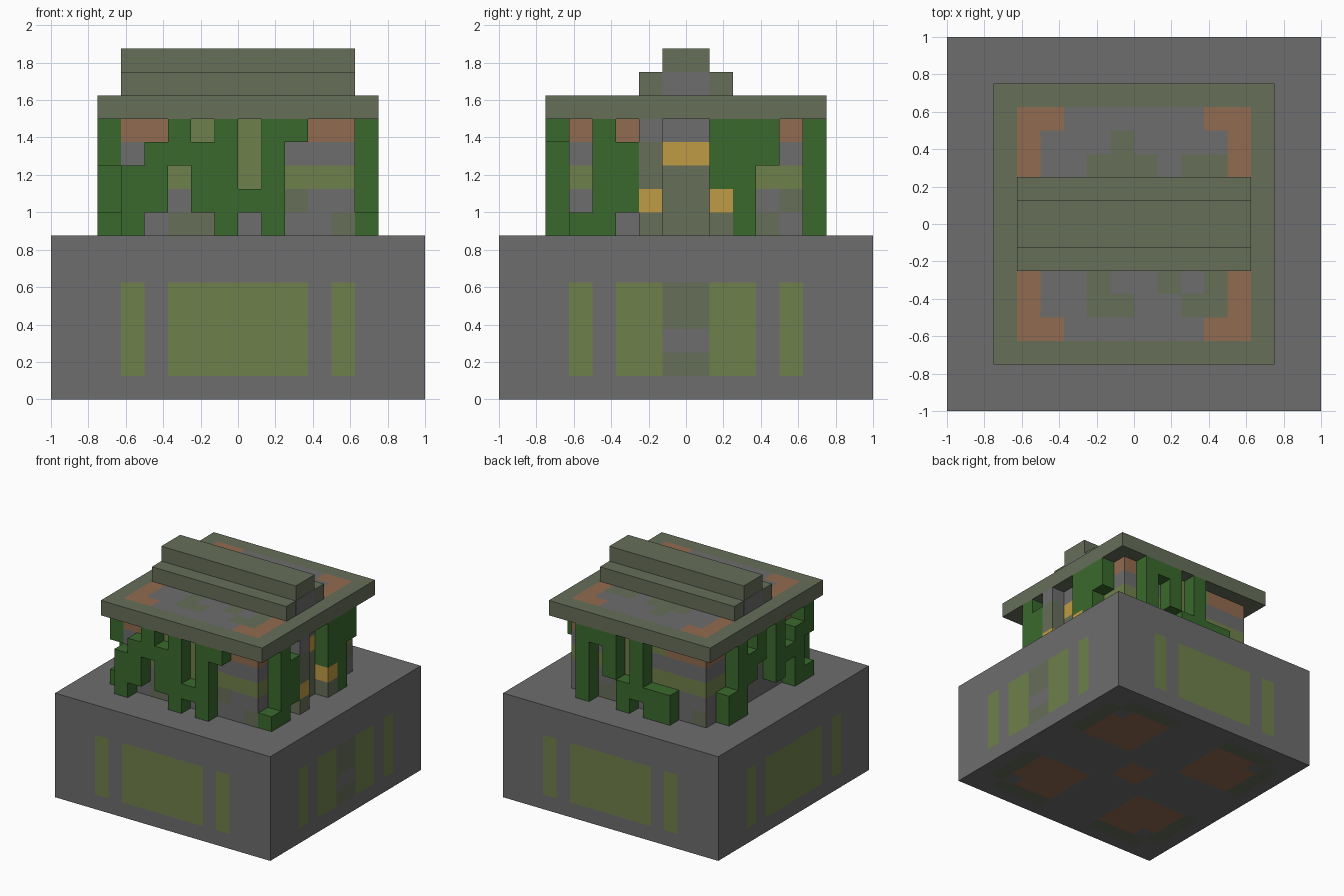
import bpy, bmesh
from math import radians
from mathutils import Matrix, Vector

if "Cube" in bpy.data.objects:
    bpy.data.objects.remove(bpy.data.objects["Cube"], do_unlink=True)

U = 1 / 8          # one block
LIFT = 0.003       # painted plates sit just proud of a surface


def material(name, hexa):
    rgb = [int(hexa[i:i + 2], 16) / 255 for i in (0, 2, 4)]
    lin = [c / 12.92 if c < 0.04 else ((c + 0.055) / 1.055) ** 2.4 for c in rgb]
    m = bpy.data.materials.new(name)
    m.use_nodes = True
    m.diffuse_color = (*lin, 1)
    m.node_tree.nodes["Principled BSDF"].inputs["Base Color"].default_value = (*lin, 1)
    return m


MATS = {
    "G": material("stone grey", "6d6d6d"),
    "M": material("mossy stone", "666e59"),
    "B": material("terracotta brown", "916b50"),
    "L": material("light olive", "6f804b"),
    "V": material("vine green", "3a692d"),
    "Y": material("gold", "bf9b43"),
}
KEYS = list(MATS)


def finish(bm, name, keys):
    bmesh.ops.remove_doubles(bm, verts=bm.verts, dist=1e-5)
    bmesh.ops.recalc_face_normals(bm, faces=bm.faces)
    me = bpy.data.meshes.new(name)
    bm.to_mesh(me)
    bm.free()
    ob = bpy.data.objects.new(name, me)
    for k in keys:
        me.materials.append(MATS[k])
    bpy.context.collection.objects.link(ob)
    return ob


def box(name, key, x0, x1, y0, y1, z0, z1, grow=0.0):
    """Box between block coordinates."""
    bm = bmesh.new()
    bmesh.ops.create_cube(bm, size=1)
    lo, hi = Vector((x0, y0, z0)) * U, Vector((x1, y1, z1)) * U
    for v in bm.verts:
        v.co = (lo + hi) / 2 + v.co * (hi - lo + Vector((grow,) * 3))
    return finish(bm, name, key)


def mosaic(name, rows, left, top, mat):
    """Thin painted plate of square tiles, one letter per tile."""
    bm = bmesh.new()
    for r, row in enumerate(rows):
        for c, k in enumerate(row):
            if k != ".":
                x, z = left + c, top - r
                quad = [(x, z - 1), (x + 1, z - 1), (x + 1, z), (x, z)]
                f = bm.faces.new([bm.verts.new(mat @ Vector((a * U, -LIFT, b * U)))
                                  for a, b in quad])
                f.material_index = KEYS.index(k)
    me = bpy.data.meshes.new(name)
    bm.to_mesh(me)
    bm.free()
    ob = bpy.data.objects.new(name, me)
    for k in KEYS:
        me.materials.append(MATS[k])
    bpy.context.collection.objects.link(ob)


def blocks(name, rows, left, top, mat):
    """One-block-thick relief on a wall; only the outer faces are made."""
    cells = {(left + c, top - 1 - r): k for r, row in enumerate(rows)
             for c, k in enumerate(row) if k != "."}
    bm = bmesh.new()
    for (x, z), k in cells.items():
        def face(*pts):
            f = bm.faces.new([bm.verts.new(mat @ (Vector((x + a, b, z + c)) * U))
                              for a, b, c in pts])
            f.material_index = KEYS.index(k)
        face((0, -1, 0), (1, -1, 0), (1, -1, 1), (0, -1, 1))
        face((0, 0, 0), (0, 0, 1), (1, 0, 1), (1, 0, 0))
        if (x - 1, z) not in cells:
            face((0, 0, 0), (0, -1, 0), (0, -1, 1), (0, 0, 1))
        if (x + 1, z) not in cells:
            face((1, -1, 0), (1, 0, 0), (1, 0, 1), (1, -1, 1))
        if (x, z - 1) not in cells:
            face((0, 0, 0), (1, 0, 0), (1, -1, 0), (0, -1, 0))
        if (x, z + 1) not in cells:
            face((0, -1, 1), (1, -1, 1), (1, 0, 1), (0, 0, 1))
    finish(bm, name, KEYS)


# Main masses
box("base", "G", -8, 8, -8, 8, 0, 7)
box("house_core", "G", -5, 5, -5, 5, 7, 12)
box("roof_slab", "M", -6, 6, -6, 6, 12, 13)
box("roof_step", "M", -5, 5, -2, 2, 13, 14)
box("roof_ridge", "M", -5, 5, -1, 1, 14, 15)
for s, side in ((1, "left"), (-1, "right")):
    box(f"ridge_end_{side}", "G", 5 * s, 5 * s, -1, 1, 13, 14, LIFT)

# Wall tiles and the vines / door jambs standing in front of them
plain = ["BBBLLLLBBB", "GGGGLLGGGG", "LLLLLLLLLL", "GGGMMGGMGG", "GGMMGGGGGM"]
walls = {
    "front": ["BBLLLLLLBB", "GGGGGLGGGG", "LLLLLLLLLL", "GGGMMGGMGG", "GGMMGGGGGM"],
    "door_side": ["BBBGGGGBBB", "GGGMYYMGGG", "LLLMMMMLLL", "GGGMMMMGGM", "GGGMMMMGMG"],
    "back": plain,
    "far_side": plain,
}
relief = {
    "front": ["..V.V.VV..", ".VVVV.V...", "VV.VV.V...", "VV.VVVV...", "V...V.V..."],
    "door_side": [".V.G..VVV.", ".VVM..VVV.", ".VVM..VV..", ".VVY..YV..", "VV.M..MV.."],
    "back": [".VVV.V....", ".V.V.V....", ".V.V.V....", ".V..VVVV..", ".V..V.VV.."],
    "far_side": ["..V.V.V..V", "..VVV.V.VV", "..VV..VVV.", ".VV...V.V.", ".VV.....VV"],
}
panel = "L.LLLLLL.L"
door_panel = ["L.LLMMLL.L", "L.LLMMLL.L", "L.LL..LL.L", "L.LLMMLL.L"]
for i, side in enumerate(walls):
    turn = Matrix.Rotation(radians(90 * i), 4, "Z")
    wall = turn @ Matrix.Translation((0, -5 * U, 0))
    mosaic(f"{side}_wall_tiles", walls[side], -5, 12, wall)
    blocks(f"{side}_vines", relief[side], -5, 12, wall)
    rows = door_panel if side == "door_side" else [panel] * 4
    mosaic(f"{side}_base_panels", rows, -5, 5, turn @ Matrix.Translation((0, -1, 0)))

# Roof inlay, laid flat on the slab either side of the steps
flat = Matrix.Translation((0, 0, 13 * U)) @ Matrix.Rotation(radians(-90), 4, "X")
mosaic("roof_inlay_back", ["BBGGGGGGBB", "BGGGMGGGGB", "BGGMMMGMMB"], -5, 5, flat)
mosaic("roof_inlay_front", ["BGGMGGMGMB", "BGGMMGGMMB", "BBGGGGGGBB"], -5, -2, flat)

# Underside inlay
half = ["..MMMM", ".BBBBM", "BBBBBM", "BBBBBM", "BBBB.M"]
half = ["." + row.replace("B", "B", 1)[1:] for row in half]
under = Matrix.Rotation(radians(90), 4, "X")
corner = ["MMMM.", "BBB.M", "BBBBM", "BBBBM", "BBBBM"]
mirrored = [row[::-1] + "...." + row for row in corner]
centre = ["......BB......"] * 2
gap = ["." * 14]
mosaic("underside_inlay", mirrored + gap + centre + gap + mirrored[::-1], -7, 7, under)
